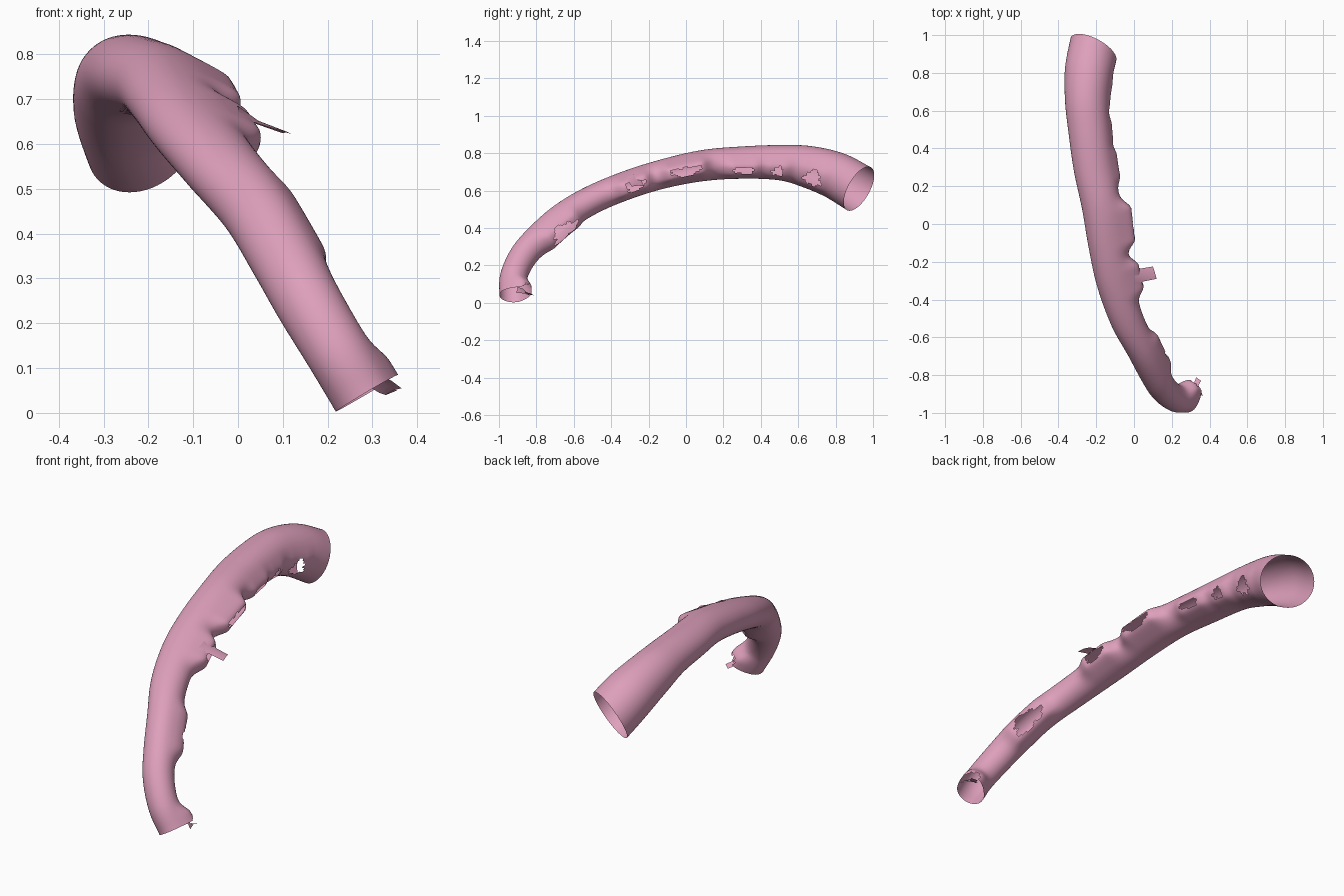
import bpy, bmesh, math
from mathutils import Vector

if "Cube" in bpy.data.objects:
    bpy.data.objects.remove(bpy.data.objects["Cube"])

pink = bpy.data.materials.new("soft pink")
pink.diffuse_color = (0.73, 0.35, 0.50, 1)
pink.use_nodes = True
pink.node_tree.nodes["Principled BSDF"].inputs["Base Color"].default_value = pink.diffuse_color

# Centre line of the tube: x, y, z, sideways radius, upright radius
STATIONS = [
    (.28, -.925, .04, .073, .072), (.22, -.922, .14, .072, .072),
    (.155, -.87, .25, .074, .075), (.105, -.785, .345, .078, .078),
    (.04, -.66, .455, .080, .078), (-.04, -.5, .552, .088, .076),
    (-.105, -.3, .635, .095, .076), (-.145, -.1, .695, .098, .078),
    (-.175, .1, .735, .102, .083), (-.215, .3, .75, .105, .086),
    (-.24, .5, .75, .108, .094), (-.25, .65, .728, .115, .112),
    (-.24, .8, .68, .127, .126), (-.215, .925, .61, .135, .131)]

# Torn side branches: station, outward direction, half length, half height, flare, phase
BRANCHES = [
    (0.0, (.6, .8, .2), .035, .035, .035, 0),
    (3.6, (.8, .35, -.5), .085, .040, .030, 1),
    (5.95, (1, .1, -.1), .055, .026, .050, 2),
    (7.4, (1, 0, -.1), .080, .022, .055, 3),
    (8.95, (1, 0, -.35), .052, .020, .030, 4),
    (9.9, (1, 0, -.45), .030, .026, .020, 5),
    (11.3, (1, 0, -.5), .045, .042, .010, 6)]

RINGS, SIDES = 220, 60


def sample(t):
    """Catmull-Rom point and tangent on the station list."""
    i = min(int(t), len(STATIONS) - 2)
    f = t - i
    get = lambda k: Vector(STATIONS[max(0, min(k, len(STATIONS) - 1))])
    a, b, c, d = get(i - 1), get(i), get(i + 1), get(i + 2)
    if i == 0:
        a = 2 * b - c
    if i == len(STATIONS) - 2:
        d = 2 * c - b
    p = .5 * (2*b + (c-a)*f + (2*a-5*b+4*c-d)*f*f + (3*b-a-3*c+d)*f**3)
    v = .5 * ((c-a) + 2*(2*a-5*b+4*c-d)*f + 3*(3*b-a-3*c+d)*f*f)
    tan = Vector(v[:3]).normalized()
    # both ends are cut slightly askew
    if t > 12:
        tan = tan.lerp(Vector((.42, .78, -.43)), t - 12).normalized()
    return Vector(p[:3]), tan, p[3], p[4]


def add_object(name, bm):
    me = bpy.data.meshes.new(name)
    bm.to_mesh(me)
    bm.free()
    me.materials.append(pink)
    for poly in me.polygons:
        poly.use_smooth = True
    ob = bpy.data.objects.new(name, me)
    bpy.context.collection.objects.link(ob)
    return ob


# Local frame of every branch
frames = []
for t, d, ra, rb, flare, phase in BRANCHES:
    c, tan, rx, rz = sample(t)
    out = Vector(d)
    out = (out - tan * out.dot(tan)).normalized()
    frames.append((c, tan, out, tan.cross(out), ra, rb, flare, phase, (rx + rz) / 2))


def hole_distance(p, fr):
    """1 on the torn rim, less inside the hole, None when on the far side."""
    c, tan, out, side, ra, rb, flare, phase, r = fr
    q = p - c
    if q.dot(out) < .25 * r or q.length > .3:
        return None
    a, b = q.dot(tan) / ra, q.dot(side) / rb
    ang = math.atan2(b, a)
    rag = 1 + .16 * math.sin(3 * ang + phase) + .12 * math.sin(7 * ang + 2 * phase)
    return math.hypot(a, b) / rag


# Main tube, open at both ends
bm = bmesh.new()
rings = []
for i in range(RINGS + 1):
    c, tan, rx, rz = sample((len(STATIONS) - 1) * i / RINGS)
    side = tan.cross(Vector((0, 0, 1))).normalized()
    up = side.cross(tan)
    rings.append([bm.verts.new(c + side * rx * math.cos(k * math.tau / SIDES)
                               + up * rz * math.sin(k * math.tau / SIDES))
                  for k in range(SIDES)])
for r0, r1 in zip(rings, rings[1:]):
    for k in range(SIDES):
        n = (k + 1) % SIDES
        bm.faces.new((r0[k], r0[n], r1[n], r1[k]))

# Tear the branch holes open, then flare their rims outward
torn = []
for f in bm.faces:
    m = f.calc_center_median()
    if any((e := hole_distance(m, fr)) is not None and e < 1 for fr in frames):
        torn.append(f)
bmesh.ops.delete(bm, geom=torn, context='FACES')
for v in bm.verts:
    p = v.co.copy()
    for fr in frames:
        c, tan, out, side, ra, rb, flare, phase, r = fr
        q = p - c
        if q.dot(out) > 0 and q.length < .3:
            da = max(abs(q.dot(tan)) - ra, 0) / .05
            db = max(abs(q.dot(side)) - rb, 0) / .035
            v.co += out * flare * math.exp(-(da * da + db * db)) * min(1, q.dot(out) / (.5 * r))
bm.normal_update()
add_object("curved_tube", bm)


# Torn flaps left at two branches: rows of points from root to tip
def flap(name, rows):
    bm = bmesh.new()
    vs = [[bm.verts.new(p) for p in row] for row in rows]
    for a, b in zip(vs, vs[1:]):
        for k in range(len(a) - 1):
            bm.faces.new((a[k], a[k + 1], b[k + 1], b[k]))
    add_object(name, bm)


flap("middle_branch_flap", [
    [(-.01, -.23, .675), (0, -.28, .685), (0, -.34, .665)],
    [(.04, -.235, .645), (.045, -.27, .652), (.045, -.305, .645)],
    [(.10, -.225, .624), (.11, -.255, .627), (.12, -.29, .622)]])
flap("lower_end_flap", [
    [(.32, -.90, .085), (.315, -.87, .075), (.29, -.855, .06)],
    [(.345, -.90, .07), (.335, -.865, .06), (.315, -.845, .045)],
    [(.365, -.91, .055), (.345, -.865, .05), (.33, -.835, .04)]])
flap("lower_end_tip", [
    [(.335, -.865, .06), (.315, -.845, .045)],
    [(.355, -.83, .05), (.33, -.812, .04)]])
